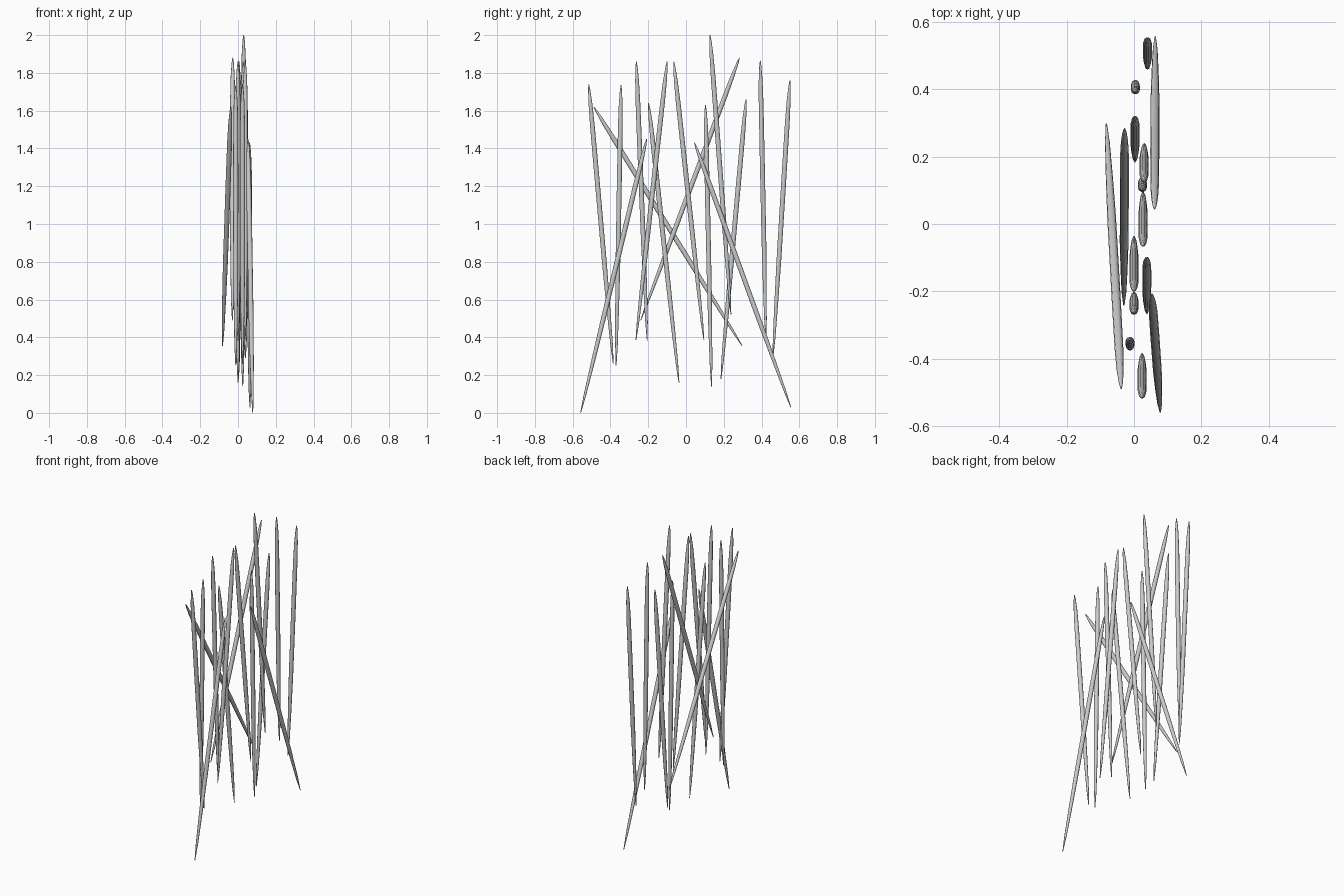
import bpy
import bmesh
import math
from mathutils import Vector

if "Cube" in bpy.data.objects:
    bpy.data.objects.remove(bpy.data.objects["Cube"], do_unlink=True)

# One pale grey for every stake
grey = bpy.data.materials.new("pale_grey")
grey.use_nodes = True
colour = (0.6, 0.6, 0.6, 1)
grey.diffuse_color = colour
grey.node_tree.nodes["Principled BSDF"].inputs["Base Color"].default_value = colour

SIDES = 10
# Fraction along the stake (bottom to top) and radius there
PROFILE = [(0, .002), (.07, .007), (.2, .0105), (.35, .013), (.65, .0135),
           (.85, .013), (.93, .0105), (.98, .006), (1, .002)]


def stake(name, bottom, top):
    """Tapered round rod, pointed at both ends."""
    bottom, top = Vector(bottom), Vector(top)
    axis = top - bottom
    turn = axis.to_track_quat('Z', 'Y')
    bm = bmesh.new()
    rings = []
    for t, r in PROFILE:
        ring = []
        for i in range(SIDES):
            a = math.tau * i / SIDES
            offset = Vector((r * math.cos(a), r * math.sin(a), 0))
            ring.append(bm.verts.new(bottom + axis * t + turn @ offset))
        rings.append(ring)
    for low, high in zip(rings, rings[1:]):
        for i in range(SIDES):
            j = (i + 1) % SIDES
            bm.faces.new((low[i], low[j], high[j], high[i]))
    bm.faces.new(rings[0][::-1])
    bm.faces.new(rings[-1])
    mesh = bpy.data.meshes.new(name)
    bm.to_mesh(mesh)
    bm.free()
    mesh.materials.append(grey)
    obj = bpy.data.objects.new(name, mesh)
    bpy.context.collection.objects.link(obj)
    for face in mesh.polygons:
        face.use_smooth = len(face.vertices) == 4


# Nearly upright stakes: x, then y and z of the bottom and of the top
UPRIGHT = [
    (.024, -.385, .26, -.515, 1.74),
    (-.012, -.37, .25, -.344, 1.735),
    (0, -.205, .38, -.263, 1.86),
    (.038, -.265, .385, -.1, 1.86),
    (0, -.037, .16, -.198, 1.64),
    (.027, .095, .385, -.065, 1.86),
    (.03, .238, .52, .127, 2.0),
    (.025, .135, .14, .103, 1.63),
    (.003, .185, .18, .318, 1.66),
    (.004, .423, .39, .393, 1.865),
    (.04, .46, .29, .55, 1.76),
]
for n, (x, y0, z0, y1, z1) in enumerate(UPRIGHT, 1):
    stake(f"upright_stake_{n}", (x, y0, z0), (x, y1, z1))

# Leaning stakes crossing on either side of the row
LEANING = [
    ((-.082, .297, .355), (-.038, -.488, 1.62)),
    ((-.03, -.24, .49), (-.028, .283, 1.88)),
    ((.078, -.558, 0), (.053, -.208, 1.45)),
    ((.063, .555, .03), (.061, .045, 1.43)),
]
for n, (bottom, top) in enumerate(LEANING, 1):
    stake(f"leaning_stake_{n}", bottom, top)
